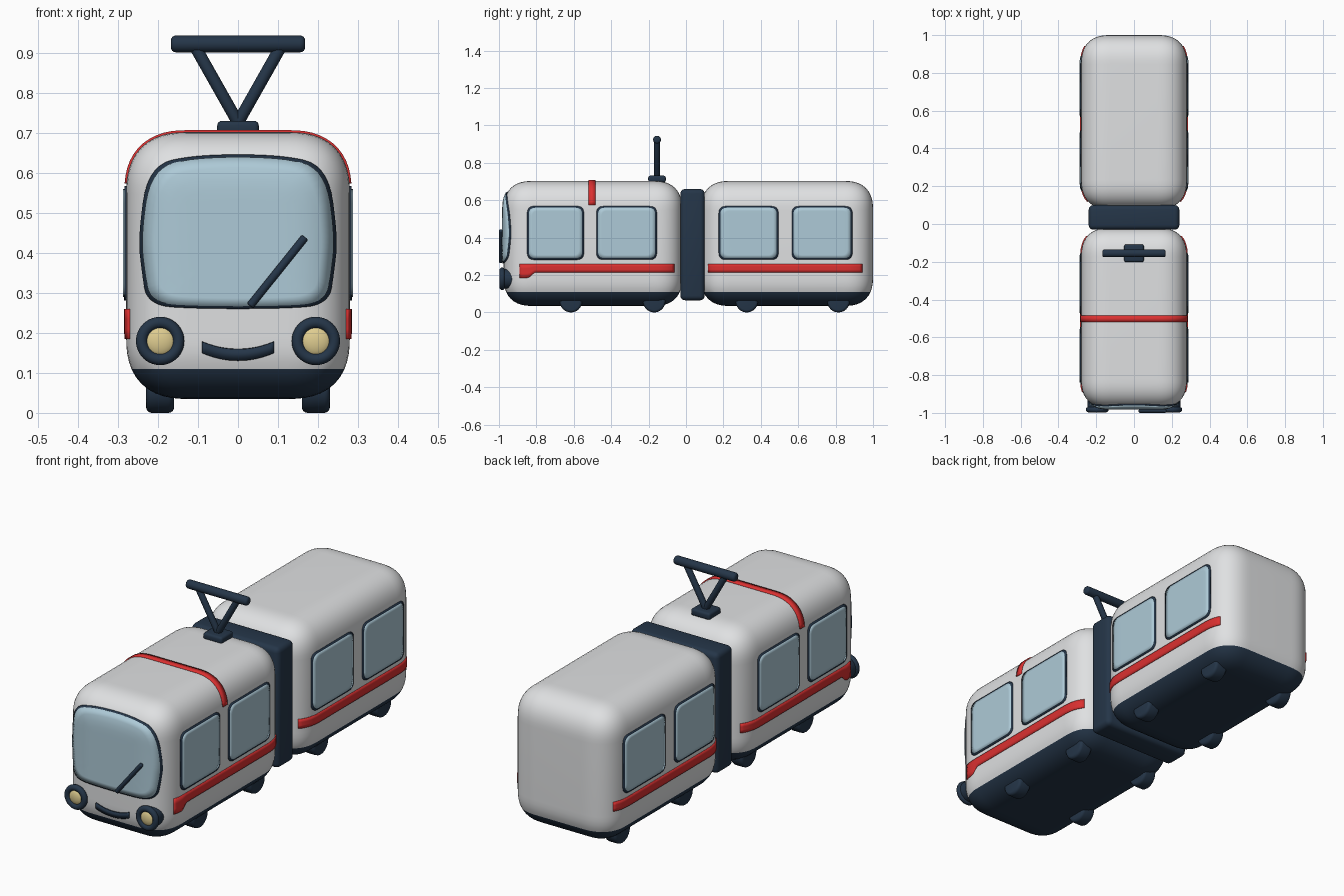
import bpy, bmesh
from math import sin, cos, radians
from mathutils import Vector
from mathutils.bvhtree import BVHTree

cube = bpy.data.objects.get("Cube")
if cube:
    bpy.data.objects.remove(cube, do_unlink=True)


def material(name, r, g, b):
    m = bpy.data.materials.new(name)
    m.use_nodes = True
    m.diffuse_color = (r, g, b, 1)
    m.node_tree.nodes["Principled BSDF"].inputs["Base Color"].default_value = (r, g, b, 1)
    return m


WHITE = material("body white", 0.74, 0.75, 0.76)
NAVY = material("dark navy", 0.018, 0.036, 0.065)
RED = material("stripe red", 0.71, 0.03, 0.03)
GLASS = material("window blue", 0.42, 0.59, 0.68)
LAMP = material("lamp yellow", 0.74, 0.61, 0.28)


def finish(name, bm, *mats):
    mesh = bpy.data.meshes.new(name)
    bm.to_mesh(mesh)
    bm.free()
    ob = bpy.data.objects.new(name, mesh)
    for m in mats:
        mesh.materials.append(m)
    bpy.context.collection.objects.link(ob)
    bpy.ops.object.select_all(action="DESELECT")
    ob.select_set(True)
    bpy.context.view_layer.objects.active = ob
    bpy.ops.object.shade_smooth_by_angle(angle=radians(40))
    return ob


def rounded_box(lo, hi, radius, segments=4, profile=0.5):
    lo, hi = Vector(lo), Vector(hi)
    bm = bmesh.new()
    bmesh.ops.create_cube(bm, size=1)
    for v in bm.verts:
        v.co = (lo + hi) / 2 + v.co * (hi - lo)
    bmesh.ops.bevel(bm, geom=bm.edges[:], offset=radius, segments=segments,
                    profile=profile, affect="EDGES")
    return bm


def rod(name, a, b, r, mat, bevel=0.005):
    a, b = Vector(a), Vector(b)
    bm = bmesh.new()
    bmesh.ops.create_cone(bm, cap_ends=True, segments=24, radius1=r, radius2=r,
                          depth=(b - a).length)
    rims = [e for e in bm.edges if abs(e.verts[0].co.z - e.verts[1].co.z) < 1e-5]
    bmesh.ops.bevel(bm, geom=rims, offset=bevel, segments=4, profile=0.5, affect="EDGES")
    turn = Vector((0, 0, 1)).rotation_difference(b - a)
    for v in bm.verts:
        v.co = turn @ v.co + (a + b) / 2
    return finish(name, bm, mat)


def car(name, y0, y1):
    """Soft body shell with a dark skirt; returns its surface for laying plates on."""
    bm = rounded_box((-0.28, y0, 0.035), (0.28, y1, 0.703), 0.155, 12, 0.57)
    bmesh.ops.bisect_plane(bm, geom=bm.verts[:] + bm.edges[:] + bm.faces[:],
                           plane_co=(0, 0, 0.11), plane_no=(0, 0, 1))
    for f in bm.faces:
        f.material_index = int(f.calc_center_median().z < 0.11)
    surface = BVHTree.FromBMesh(bm)
    finish(name, bm, WHITE, NAVY)
    return surface, Vector((0, (y0 + y1) / 2, 0.37))


def skin(name, body, rows, mat, closed=False, lift=0.001):
    """Thin plate draped on a body; rows hold (outside point, inward direction)."""
    surface, centre = body
    bm = bmesh.new()
    grid = []
    for row in rows:
        line = []
        for p, d in row:
            hit, normal = surface.ray_cast(Vector(p), Vector(d))[:2]
            if hit is None:
                hit, normal = surface.find_nearest(Vector(p) + Vector(d))[:2]
            line.append(bm.verts.new(hit + normal * lift))
        grid.append(line)
    for u, v in zip(grid, grid[1:]):
        n = len(u)
        for i in range(n if closed else n - 1):
            j = (i + 1) % n
            bm.faces.new((u[i], u[j], v[j], v[i]))
    if closed:
        bm.faces.new(grid[-1])
    bm.normal_update()
    for f in bm.faces:
        if f.normal.dot(f.calc_center_median() - centre) < 0:
            f.normal_flip()
    ob = finish(name, bm, mat)
    solid = ob.modifiers.new("thickness", "SOLIDIFY")
    solid.thickness, solid.offset = 0.008, 0


def from_front(x, z):
    return (x, -2, z), (0, 1, 0)


def from_side(s):
    return lambda y, z: ((s, y, z), (-s, 0, 0))


def rounded(corners, r=None):
    """Closed outline with rounded corners; without r the whole edge is curved."""
    pts = [Vector(c) for c in corners]
    out = []
    for i, c in enumerate(pts):
        ends = []
        for q in (pts[i - 1], pts[(i + 1) % len(pts)]):
            ends.append(c + (q - c) * (r / (q - c).length if r else 0.5))
        for k in range(7):
            t = k / 7 if r is None else k / 6
            out.append(ends[0] * (1 - t) ** 2 + c * 2 * t * (1 - t) + ends[1] * t * t)
    return out


def pane(name, body, outline, ray, border):
    """Glass plate over a slightly larger dark frame plate."""
    mid = sum(outline, Vector((0, 0))) / len(outline)
    half = max(abs(p.x - mid.x) for p in outline)
    for part, mat, grow, lift in (("frame", NAVY, 1 + border / half, 0.001),
                                  ("glass", GLASS, 1, 0.004)):
        rows = [[ray(*(mid + (p - mid) * grow * k / 8)) for p in outline]
                for k in range(8, 0, -1)]
        skin(f"{name}_{part}", body, rows, mat, True, lift)


front = car("front_car", -0.975, -0.02)
rear = car("rear_car", 0.08, 1.0)
finish("bellows", rounded_box((-0.24, -0.03, 0.065), (0.24, 0.1, 0.66), 0.025), NAVY)

# Side windows and stripes
for side, s in (("left", 1), ("right", -1)):
    ray = from_side(s)
    for i, (body, y0, y1) in enumerate(((front, -0.84, -0.555), (front, -0.47, -0.165),
                                        (rear, 0.185, 0.485), (rear, 0.575, 0.88))):
        box = [(y0, 0.29), (y1, 0.29), (y1, 0.56), (y0, 0.56)]
        pane(f"{side}_window_{i + 1}", body, rounded(box, 0.035), ray, 0.009)
    for name, body, y0, y1 in (("front", front, -0.89, -0.065), ("rear", rear, 0.12, 0.94)):
        ys = [y0 + (y1 - y0) * k / 60 for k in range(61)]
        # The front stripe drops lower at its nose end
        drop = [min(0.03, max(0, -0.81 - y)) if body is front else 0 for y in ys]
        rows = [[ray(y, 0.26 - (0.045 + d) * k / 3) for y, d in zip(ys, drop)]
                for k in range(4)]
        skin(f"{side}_{name}_stripe", body, rows, RED)

# Red band over the roof
angles = [radians(32 + 116 * k / 40) for k in range(41)]
skin("roof_band", front,
     [[((cos(a), y, 0.4 + sin(a)), (-cos(a), 0, -sin(a))) for a in angles]
      for y in (-0.52, -0.485)], RED)

# Windscreen
half = [(0.1, 0.267), (0.217, 0.275), (0.23, 0.36), (0.238, 0.44), (0.215, 0.612), (0.1, 0.637)]
pane("windscreen", front, rounded(half + [(-x, z) for x, z in reversed(half)]),
     from_front, 0.009)

# Wiper and smile
rod("wiper", (0.03, -0.99, 0.268), (0.168, -0.99, 0.44), 0.01, NAVY)
xs = [-0.09 + 0.18 * k / 20 for k in range(21)]
skin("smile", front,
     [[from_front(x, 0.132 + 2.3 * x * x + t * 0.028) for x in xs] for t in (0, 1)],
     NAVY, lift=0.004)

# Headlights
for side, s in (("left", 1), ("right", -1)):
    x, z = s * 0.195, 0.18
    rod(f"{side}_lamp_housing", (x, -0.983, z), (x, -0.92, z), 0.052, NAVY)
    bpy.ops.mesh.primitive_torus_add(location=(x, -0.983, z), rotation=(radians(90), 0, 0),
                                     major_radius=0.046, minor_radius=0.0145,
                                     major_segments=40, minor_segments=12)
    ring = bpy.context.object
    ring.name = f"{side}_lamp_ring"
    ring.data.materials.append(NAVY)
    bpy.ops.object.shade_smooth()
    bpy.ops.mesh.primitive_uv_sphere_add(location=(x, -0.98, z), radius=0.038)
    lens = bpy.context.object
    lens.name = f"{side}_lamp_lens"
    lens.scale.y = 0.45
    lens.data.materials.append(LAMP)
    bpy.ops.object.shade_smooth()

# Wheels
for i, y in enumerate((-0.615, -0.17, 0.325, 0.815)):
    for side, s in (("left", 1), ("right", -1)):
        rod(f"{side}_wheel_{i + 1}", (s * 0.16, y, 0.06), (s * 0.23, y, 0.06),
            0.06, NAVY, 0.014)

# Current collector on the roof
Y = -0.155
finish("collector_base", rounded_box((-0.052, Y - 0.047, 0.697), (0.052, Y + 0.047, 0.731), 0.011), NAVY)
rod("collector_bar", (-0.168, Y, 0.924), (0.168, Y, 0.924), 0.021, NAVY, 0.012)
for side, s in (("left", 1), ("right", -1)):
    rod(f"collector_{side}_arm", (0, Y, 0.727), (s * 0.108, Y, 0.918), 0.015, NAVY)
